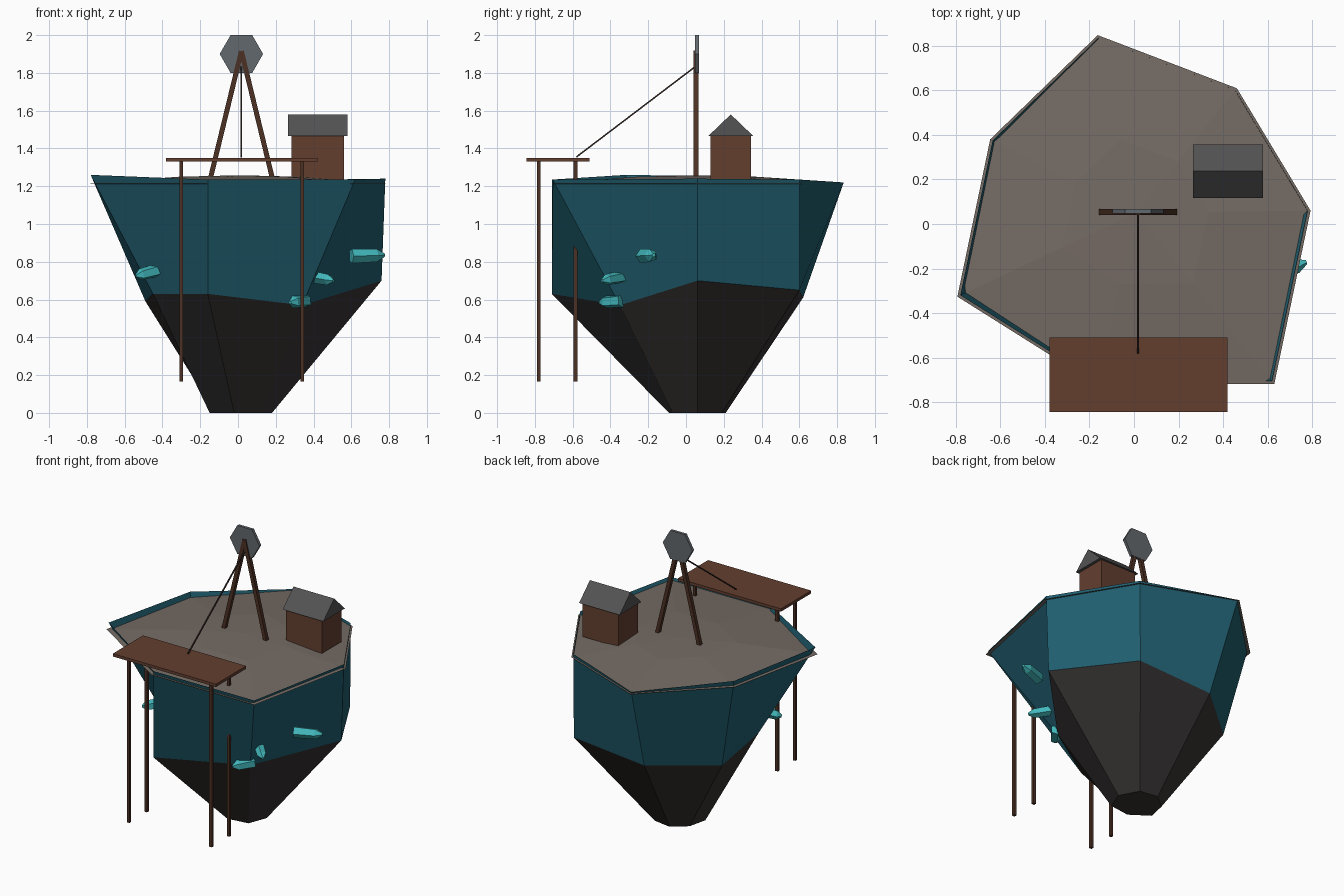
import bpy, bmesh, math
from mathutils import Vector

if "Cube" in bpy.data.objects:
    bpy.data.objects.remove(bpy.data.objects["Cube"])


def srgb(name, r, g, b):
    lin = [((c / 255 + 0.055) / 1.055) ** 2.4 for c in (r, g, b)]
    m = bpy.data.materials.new(name)
    m.diffuse_color = (*lin, 1)
    m.use_nodes = True
    m.node_tree.nodes["Principled BSDF"].inputs["Base Color"].default_value = m.diffuse_color
    return m


TEAL = srgb("teal_rock", 32, 94, 111)
DARK = srgb("dark_rock", 53, 50, 49)
EARTH = srgb("grey_earth", 117, 107, 100)
WOOD = srgb("wood", 99, 62, 47)
TIMBER = srgb("dark_timber", 76, 48, 36)
ROOF = srgb("roof_slate", 84, 83, 83)
METAL = srgb("wheel_metal", 98, 104, 109)
GEM = srgb("crystal", 66, 184, 188)
ROPE = srgb("rope", 48, 38, 34)


def make(name, verts, faces, *mats, fix=True):
    me = bpy.data.meshes.new(name)
    me.from_pydata([tuple(v) for v in verts], [], faces)
    for m in mats:
        me.materials.append(m)
    if fix:
        bm = bmesh.new()
        bm.from_mesh(me)
        bmesh.ops.recalc_face_normals(bm, faces=bm.faces)
        bm.to_mesh(me)
        bm.free()
    ob = bpy.data.objects.new(name, me)
    bpy.context.collection.objects.link(ob)
    return ob


def prism(name, a, b, mat):
    """Join two matching outlines into a closed solid."""
    n = len(a)
    faces = [(i, (i + 1) % n, n + (i + 1) % n, n + i) for i in range(n)]
    faces += [tuple(range(n))[::-1], tuple(range(n, 2 * n))]
    return make(name, list(a) + list(b), faces, mat)


def box(name, x0, x1, y0, y1, z0, z1, mat):
    a = [(x0, y0), (x1, y0), (x1, y1), (x0, y1)]
    return prism(name, [(*p, z0) for p in a], [(*p, z1) for p in a], mat)


def beam(name, p, q, w, mat):
    """Square bar from p to q with its sides lying in the xz / y directions."""
    p, q = Vector(p), Vector(q)
    d = (q - p).normalized()
    u = Vector((0, 1, 0)) if abs(d.y) < 0.5 else Vector((1, 0, 0))
    v = d.cross(u)
    sq = [(u * s + v * t) * w / 2 for s, t in ((-1, -1), (1, -1), (1, 1), (-1, 1))]
    return prism(name, [p + o for o in sq], [q + o for o in sq], mat)


# Floating rock: open-topped, seven-sided, teal above and dark below
bottom = [(.18, .06, 0), (.11, .19, 0), (-.02, .21, 0), (-.12, .13, 0),
          (-.15, 0, 0), (-.02, -.09, 0), (.13, -.07, 0)]
middle = [(.76, .06, .70), (.45, .60, .65), (-.11, .62, .61), (-.49, .30, .59),
          (-.45, -.16, .63), (-.16, -.71, .63), (.34, -.35, .57)]
top = [(.78, .06, 1.24), (.455, .60, 1.235), (-.16, .835, 1.22), (-.635, .375, 1.25),
       (-.78, -.32, 1.26), (-.16, -.71, 1.235), (.62, -.705, 1.235)]
faces = [tuple(range(7))[::-1]]
for r in (0, 7):
    for i in range(7):
        j = (i + 1) % 7
        faces.append((r + i, r + j, r + 7 + j, r + 7 + i))
rock = make("rock", bottom + middle + top, faces, TEAL, DARK, fix=False)
for k, f in enumerate(rock.data.polygons):
    f.material_index = 1 if k < 8 else 0

# Ground cap: thin domed sheet that meets the inside of the rim
c = Vector((.01, .05, 0))
edge, inner = [], []
for t in top:
    d = Vector((t[0], t[1], 0)) - c
    edge.append(c + d * 1.017 + Vector((0, 0, 1.212)))
    inner.append(c + d * .42 + Vector((0, 0, 1.25)))
faces = []
for i in range(7):
    j = (i + 1) % 7
    faces += [(i, j, 7 + j, 7 + i), (7 + i, 7 + j, 14)]
make("ground_cap", edge + inner + [c + Vector((0, 0, 1.258))], faces, EARTH, fix=False)

# Platform on four posts
box("platform", -.38, .42, -.845, -.51, 1.33, 1.35, WOOD)
for side, x in (("left", -.30), ("right", .34)):
    for row, y in (("front", -.78), ("back", -.585)):
        box(f"{row}_{side}_post", x - .01, x + .01, y - .01, y + .01, .165, 1.332, TIMBER)

# Hut and gabled roof
box("hut_walls", .283, .56, .13, .345, 1.23, 1.47, WOOD)
gable = [(.117, 1.465), (.357, 1.465), (.237, 1.58)]
prism("hut_roof", [(.265, y, z) for y, z in gable], [(.58, y, z) for y, z in gable], ROOF)

# Winch frame, hexagonal wheel and rope
for side, s in (("left", -1), ("right", 1)):
    beam(f"{side}_frame_leg", (.018 + s * .162, .054, 1.25), (.018, .054, 1.915), .026, TIMBER)
hexagon = [(.018 + .115 * math.cos(i * math.pi / 3), 1.9 + .115 * math.sin(i * math.pi / 3))
           for i in range(6)]
prism("wheel", [(x, .048, z) for x, z in hexagon], [(x, .068, z) for x, z in hexagon], METAL)
beam("rope", (.018, .045, 1.83), (.018, -.58, 1.355), .008, ROPE)


# Crystals growing from the rock walls
def crystal(name, p, q, r):
    p, q = Vector(p), Vector(q)
    d = (q - p).normalized()
    u = d.cross(Vector((0, 0, 1))).normalized()
    v = u.cross(d)
    off = [u * math.cos(a) + v * math.sin(a) for a in (i * math.tau / 5 for i in range(5))]
    shoulder = p.lerp(q, .75)
    prism(name, [p + o * r for o in off] + [], [shoulder + o * r * .9 for o in off], GEM)
    base = [shoulder + o * r * .9 for o in off]
    tip = [q + o * r * .25 for o in off]
    prism(name + "_tip", base, tip, GEM)


crystal("right_crystal", (.60, -.23, .83), (.775, -.17, .835), .04)
crystal("middle_crystal", (.40, -.34, .72), (.505, -.445, .70), .034)
crystal("low_crystal", (.36, -.34, .595), (.275, -.455, .585), .038)
crystal("left_crystal", (-.43, -.23, .755), (-.54, -.29, .725), .036)
